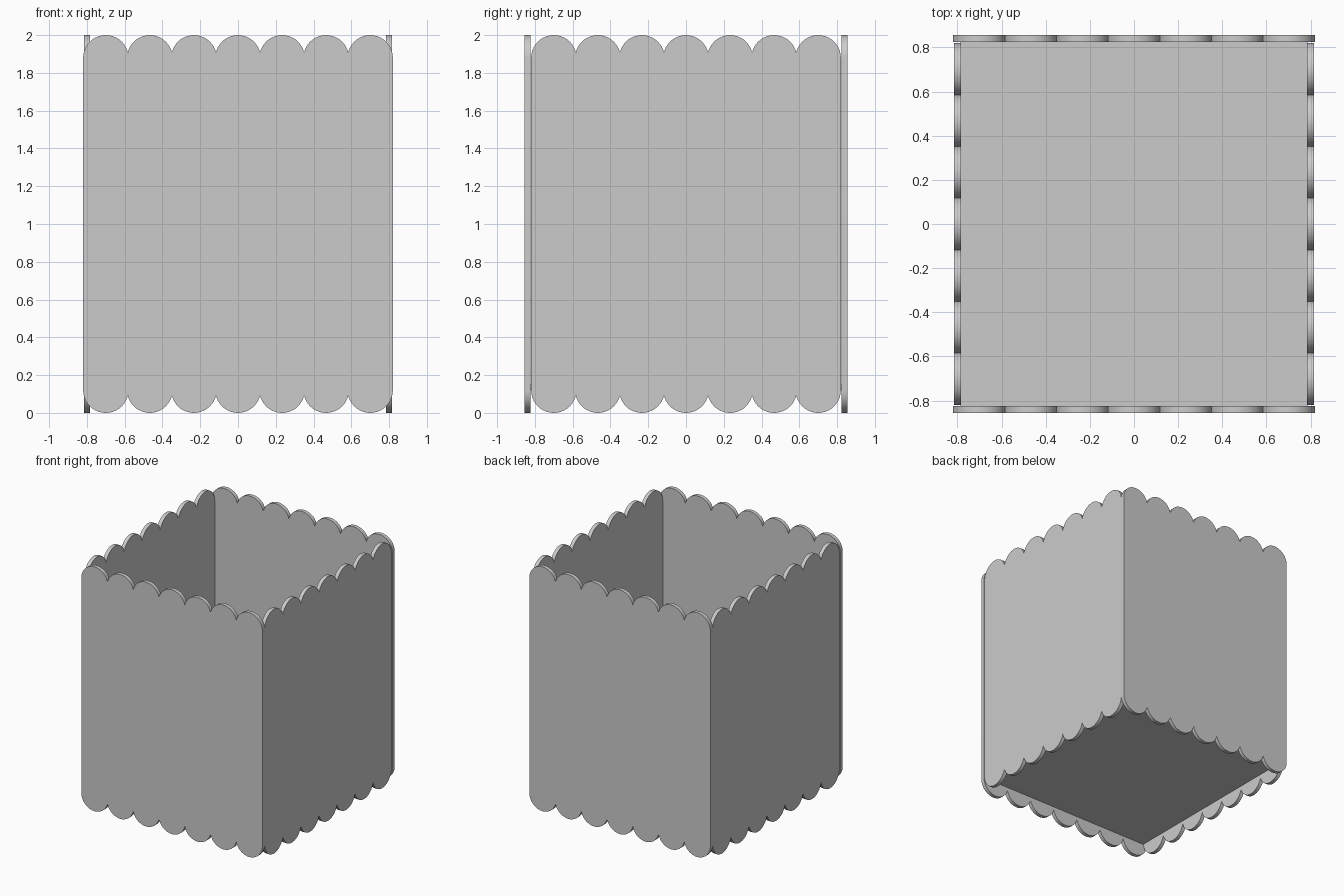
import bpy, bmesh, math
from mathutils import Matrix

if "Cube" in bpy.data.objects:
    bpy.data.objects.remove(bpy.data.objects["Cube"])

COUNT, PITCH = 7, 0.2333     # sticks per wall and their spacing
R, H, T = 0.12, 2.0, 0.031   # stick half width, height, thickness
SEG = 20                     # segments of each rounded end


def finish(bm, name, smooth=True):
    bmesh.ops.recalc_face_normals(bm, faces=bm.faces)
    me = bpy.data.meshes.new(name)
    bm.to_mesh(me)
    bm.free()
    ob = bpy.data.objects.new(name, me)
    bpy.context.collection.objects.link(ob)
    if smooth:
        bpy.ops.object.select_all(action='DESELECT')
        ob.select_set(True)
        bpy.context.view_layer.objects.active = ob
        bpy.ops.object.shade_smooth_by_angle(angle=math.radians(30))
    return ob


def add_stick(bm, cx):
    # Round-ended outline in the XZ plane, extruded along Y
    pts = []
    for cz, start in ((H - R, 0), (R, math.pi)):
        for i in range(SEG + 1):
            a = start + math.pi * i / SEG
            pts.append((cx + R * math.cos(a), -T / 2, cz + R * math.sin(a)))
    face = bm.faces.new([bm.verts.new(p) for p in pts])
    ext = bmesh.ops.extrude_face_region(bm, geom=[face], use_keep_orig=True)
    verts = [g for g in ext['geom'] if isinstance(g, bmesh.types.BMVert)]
    bmesh.ops.translate(bm, verts=verts, vec=(0, T, 0))


def wall(name, location, angle):
    bm = bmesh.new()
    for i in range(COUNT):
        add_stick(bm, (i - (COUNT - 1) / 2) * PITCH)
    bm.transform(Matrix.Translation(location) @ Matrix.Rotation(angle, 4, 'Z'))
    return finish(bm, name)


# Four walls of upright craft sticks
wall("front_wall", (0, -0.84, 0), 0)
wall("back_wall", (0, 0.84, 0), math.pi)
wall("right_wall", (0.80, 0, 0), math.pi / 2)
wall("left_wall", (-0.80, 0, 0), -math.pi / 2)

# Floor slab raised above the rounded lower ends
bm = bmesh.new()
bmesh.ops.create_cube(bm, size=1)
bm.transform(Matrix.Translation((0, 0, 0.135)) @ Matrix.Diagonal((1.57, 1.65, 0.03, 1)))
finish(bm, "floor", smooth=False)
